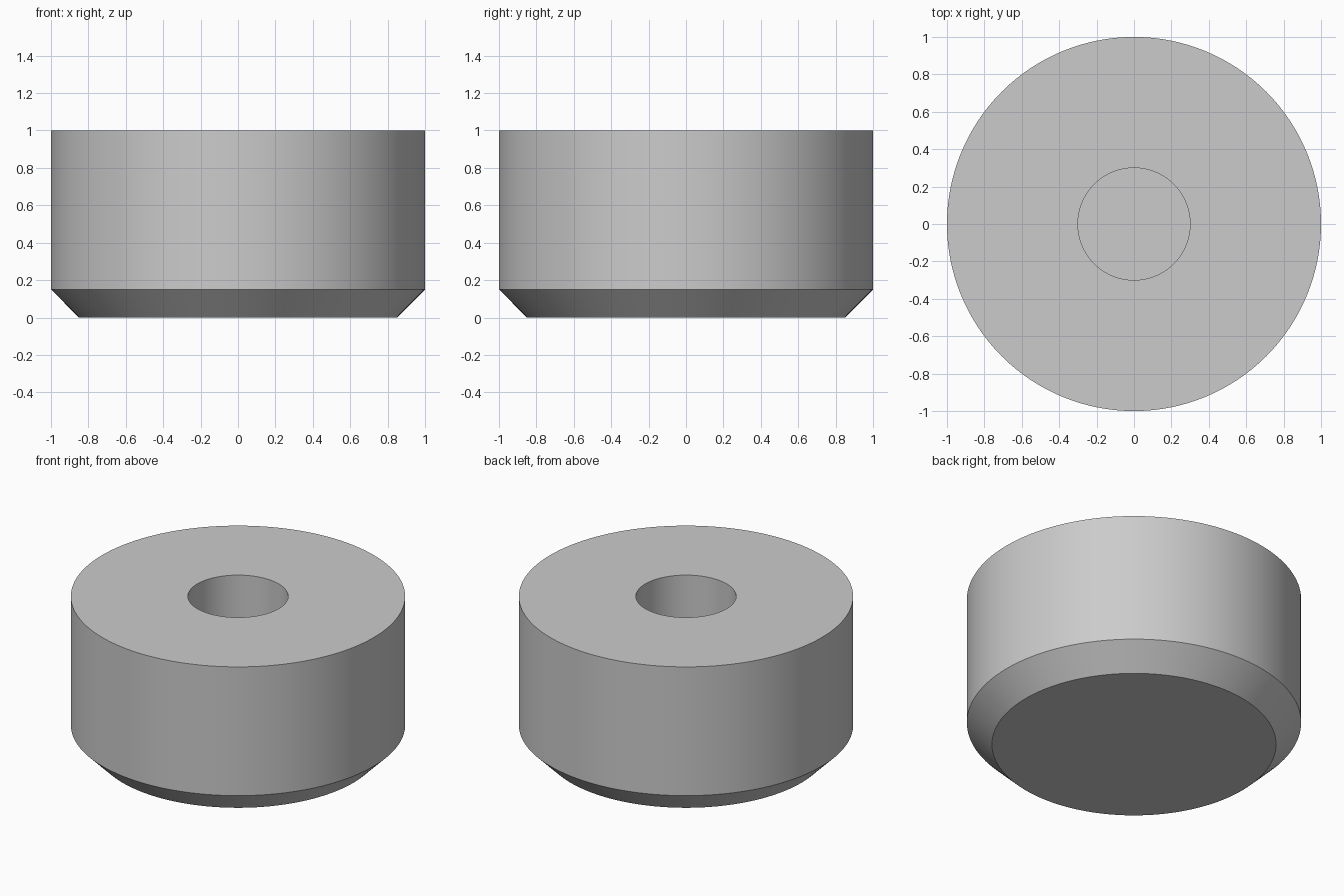
import bpy
import bmesh
from math import cos, sin, pi, radians

cube = bpy.data.objects.get("Cube")
if cube:
    bpy.data.objects.remove(cube, do_unlink=True)

SEGMENTS = 128

grey = bpy.data.materials.new("light grey")
grey.use_nodes = True
colour = (0.6, 0.6, 0.6, 1)
grey.diffuse_color = colour
grey.node_tree.nodes["Principled BSDF"].inputs["Base Color"].default_value = colour


def lathe(name, profile, material):
    """Turn a (radius, height) profile around z and cap both ends."""
    bm = bmesh.new()
    rings = []
    for r, z in profile:
        rings.append([bm.verts.new((r * cos(2 * pi * i / SEGMENTS),
                                    r * sin(2 * pi * i / SEGMENTS), z))
                      for i in range(SEGMENTS)])
    for low, high in zip(rings, rings[1:]):
        for i in range(SEGMENTS):
            j = (i + 1) % SEGMENTS
            bm.faces.new((low[i], low[j], high[j], high[i]))
    bm.faces.new(rings[0][::-1])
    bm.faces.new(rings[-1])
    bmesh.ops.recalc_face_normals(bm, faces=bm.faces[:])
    mesh = bpy.data.meshes.new(name)
    bm.to_mesh(mesh)
    bm.free()
    mesh.materials.append(material)
    obj = bpy.data.objects.new(name, mesh)
    bpy.context.collection.objects.link(obj)
    return obj


# Round foot: chamfered base, straight wall, flat top with a blind hole
foot = lathe("round_foot", [
    (0.85, 0), (1, 0.15), (1, 1),
    (0.3, 1), (0.3, 0.3),
], grey)

# Smooth walls with crisp rims
bpy.ops.object.select_all(action="DESELECT")
foot.select_set(True)
bpy.context.view_layer.objects.active = foot
bpy.ops.object.shade_smooth_by_angle(angle=radians(30))
